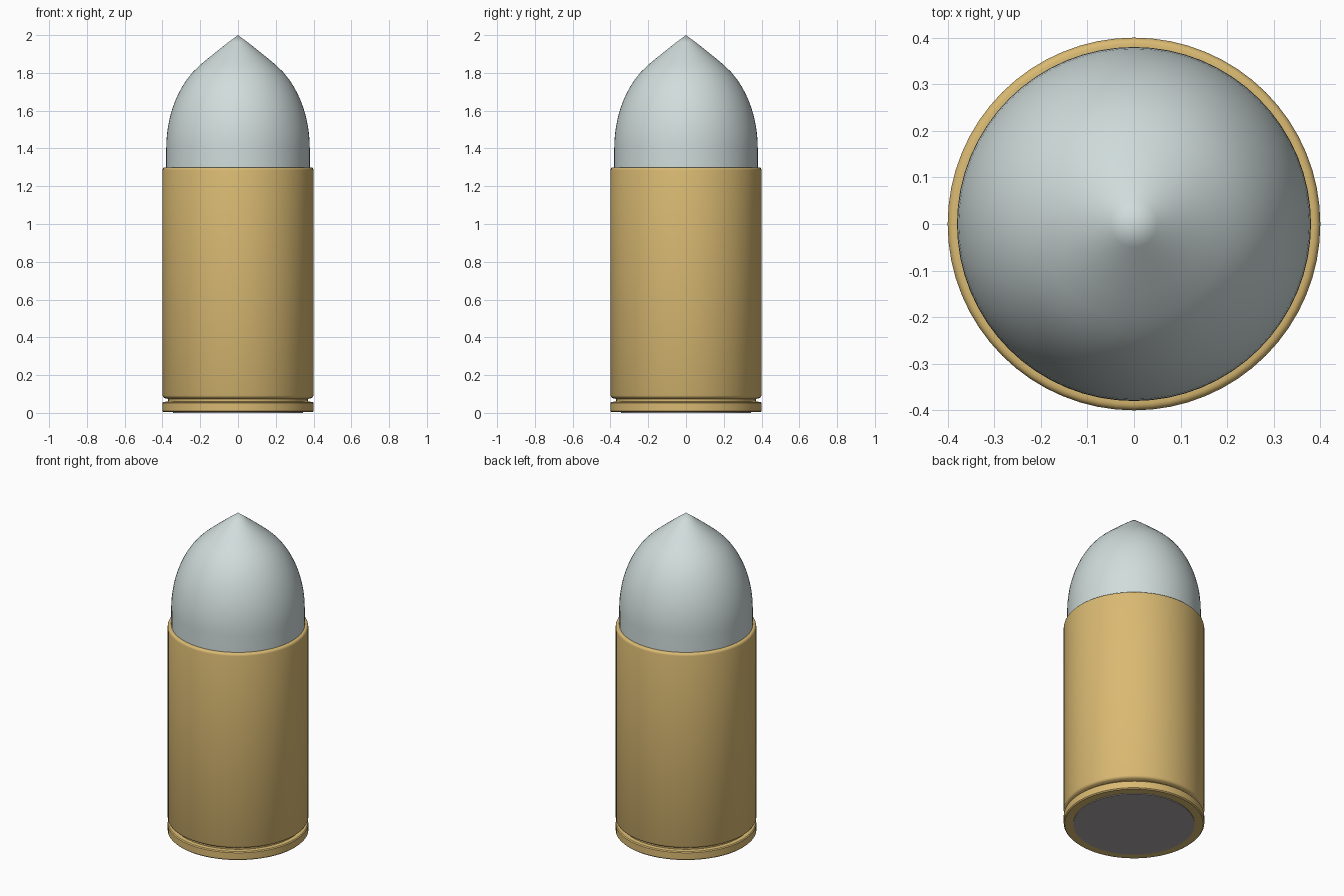
import bpy
import math

if "Cube" in bpy.data.objects:
    bpy.data.objects.remove(bpy.data.objects["Cube"])

SEG = 64


def lathe(name, profile, color, smooth_angle=35):
    """Spin a (radius, z) profile, listed bottom to top, around the z axis."""
    verts, rings, faces = [], [], []
    for r, z in profile:
        start = len(verts)
        if r < 1e-6:
            verts.append((0, 0, z))
            rings.append([start] * SEG)
        else:
            for i in range(SEG):
                a = 2 * math.pi * i / SEG
                verts.append((r * math.cos(a), r * math.sin(a), z))
            rings.append(list(range(start, start + SEG)))
    for low, high in zip(rings, rings[1:]):
        for i in range(SEG):
            j = (i + 1) % SEG
            quad = [low[i], low[j], high[j], high[i]]
            faces.append(list(dict.fromkeys(quad)))
    mesh = bpy.data.meshes.new(name)
    mesh.from_pydata(verts, [], faces)
    obj = bpy.data.objects.new(name, mesh)
    bpy.context.collection.objects.link(obj)
    mat = bpy.data.materials.new(name + "_material")
    mat.diffuse_color = (*color, 1)
    mat.use_nodes = True
    mat.node_tree.nodes["Principled BSDF"].inputs["Base Color"].default_value = mat.diffuse_color
    mesh.materials.append(mat)
    bpy.ops.object.select_all(action='DESELECT')
    obj.select_set(True)
    bpy.context.view_layer.objects.active = obj
    bpy.ops.object.shade_smooth_by_angle(angle=math.radians(smooth_angle))
    return obj


# Brass case: rim, extractor groove, body and rounded mouth
lathe("case", [
    (0.34, 0.004), (0.394, 0.004), (0.4, 0.01), (0.4, 0.052), (0.395, 0.058),
    (0.37, 0.06), (0.37, 0.074), (0.388, 0.078), (0.396, 0.083), (0.4, 0.092),
    (0.4, 1.285), (0.398, 1.293), (0.393, 1.298), (0.387, 1.3), (0.378, 1.3),
], (0.70, 0.49, 0.17))

# Bullet: straight shank, elliptical shoulder, pointed tip
shank = [(0, 1.27), (0.38, 1.27), (0.38, 1.4)]
shoulder = [(0.38 * math.sqrt(1 - (t / 0.52) ** 2), 1.4 + t)
            for t in (0.44 * k / 12 for k in range(1, 13))]
tip = [(0.155, 1.88), (0.105, 1.92), (0.05, 1.963), (0, 2.0)]
lathe("bullet", shank + shoulder + tip, (0.63, 0.72, 0.71))

# Grey base disc set flush in the rim
lathe("base_disc", [(0, 0), (0.345, 0), (0.345, 0.02), (0, 0.02)],
      (0.42, 0.38, 0.39))
